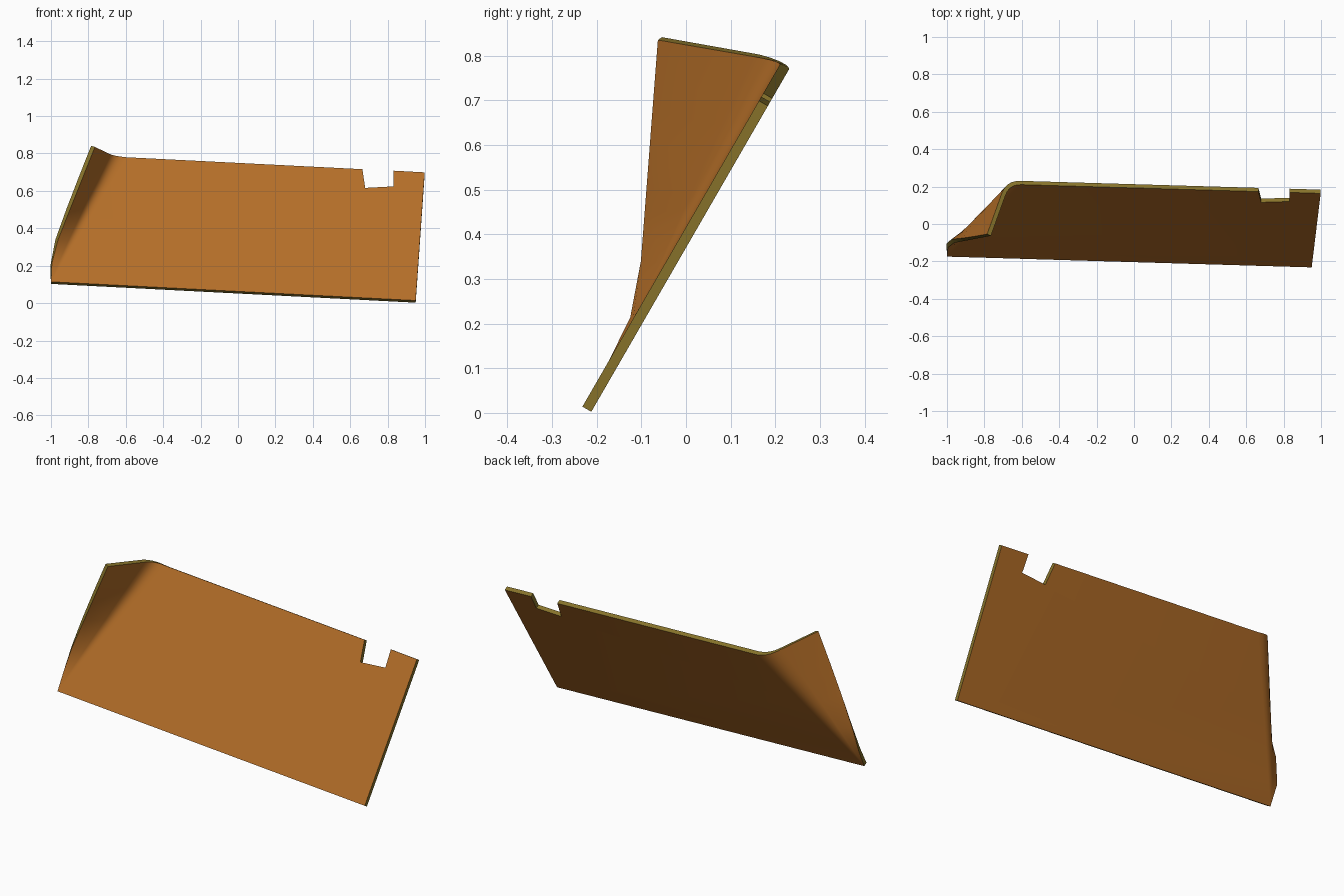
import bpy, bmesh
from mathutils import Vector

if "Cube" in bpy.data.objects:
    bpy.data.objects.remove(bpy.data.objects["Cube"])


def material(name, rgb):
    m = bpy.data.materials.new(name)
    m.diffuse_color = (*rgb, 1)
    m.use_nodes = True
    m.node_tree.nodes["Principled BSDF"].inputs["Base Color"].default_value = m.diffuse_color
    return m


def on_panel(x, z):
    """Point on the front plane of the panel, which leans back 60 degrees."""
    return Vector((x, -0.232 + (z - 0.014) / 1.732, z))


# Flap guide lines: where the bend starts, its crease and the free edge
corner = on_panel(-1.0, 0.114)
bend_top = on_panel(-0.60, 0.780)
crease_top = on_panel(-0.665, 0.787)
free_edge = [(0.0, corner),
             (0.15, Vector((-0.995, -0.125, 0.213))),
             (0.33, Vector((-0.962, -0.101, 0.340))),
             (1.0, Vector((-0.765, -0.063, 0.835)))]


def edge_point(t):
    for (t0, a), (t1, b) in zip(free_edge, free_edge[1:]):
        if t <= t1:
            return a.lerp(b, (t - t0) / (t1 - t0))
    return free_edge[-1][1]


def flap_section(t):
    """Flat panel, rounded bend, then a straight run to the free edge."""
    a, c, e = corner.lerp(bend_top, t), corner.lerp(crease_top, t), edge_point(t)
    d = c.lerp(e, 0.22)
    bend = [a.lerp(c, s).lerp(c.lerp(d, s), s) for s in (0, 0.2, 0.4, 0.6, 0.8, 1)]
    return bend + [e]


bm = bmesh.new()
apex = bm.verts.new(corner)
levels = (0.15, 0.33, 0.55, 0.78, 1.0)
rows = [[bm.verts.new(p) for p in flap_section(t)] for t in levels]

# Folded corner flap, fanning out from the lower corner
for j in range(len(rows[0]) - 1):
    bm.faces.new((apex, rows[0][j], rows[0][j + 1]))
    for low, high in zip(rows, rows[1:]):
        bm.faces.new((low[j], high[j], high[j + 1], low[j + 1]))

# Flat panel with the notch in its top edge
outline = [(0.95, 0.014), (0.998, 0.699), (0.832, 0.708), (0.832, 0.624),
           (0.68, 0.616), (0.665, 0.716)]
panel = [bm.verts.new(on_panel(x, z)) for x, z in outline]
bm.faces.new([apex] + panel + [r[0] for r in reversed(rows)])
bmesh.ops.recalc_face_normals(bm, faces=bm.faces)
bm.normal_update()
big = max(bm.faces, key=lambda f: f.calc_area())
if big.normal.y > 0:
    bmesh.ops.reverse_faces(bm, faces=bm.faces)

mesh = bpy.data.meshes.new("folded_panel")
bm.to_mesh(mesh)
bm.free()
obj = bpy.data.objects.new("folded_panel", mesh)
bpy.context.collection.objects.link(obj)
mesh.materials.append(material("orange brown", (0.456, 0.156, 0.021)))
mesh.materials.append(material("olive edge", (0.246, 0.174, 0.024)))

# Sheet thickness, with the cut edges in the second colour
thick = obj.modifiers.new("thickness", 'SOLIDIFY')
thick.thickness = 0.023
thick.offset = -1
thick.use_even_offset = True
thick.material_offset_rim = 1
bpy.context.view_layer.objects.active = obj
obj.select_set(True)
bpy.ops.object.modifier_apply(modifier="thickness")
bpy.ops.object.shade_smooth_by_angle(angle=0.6)
